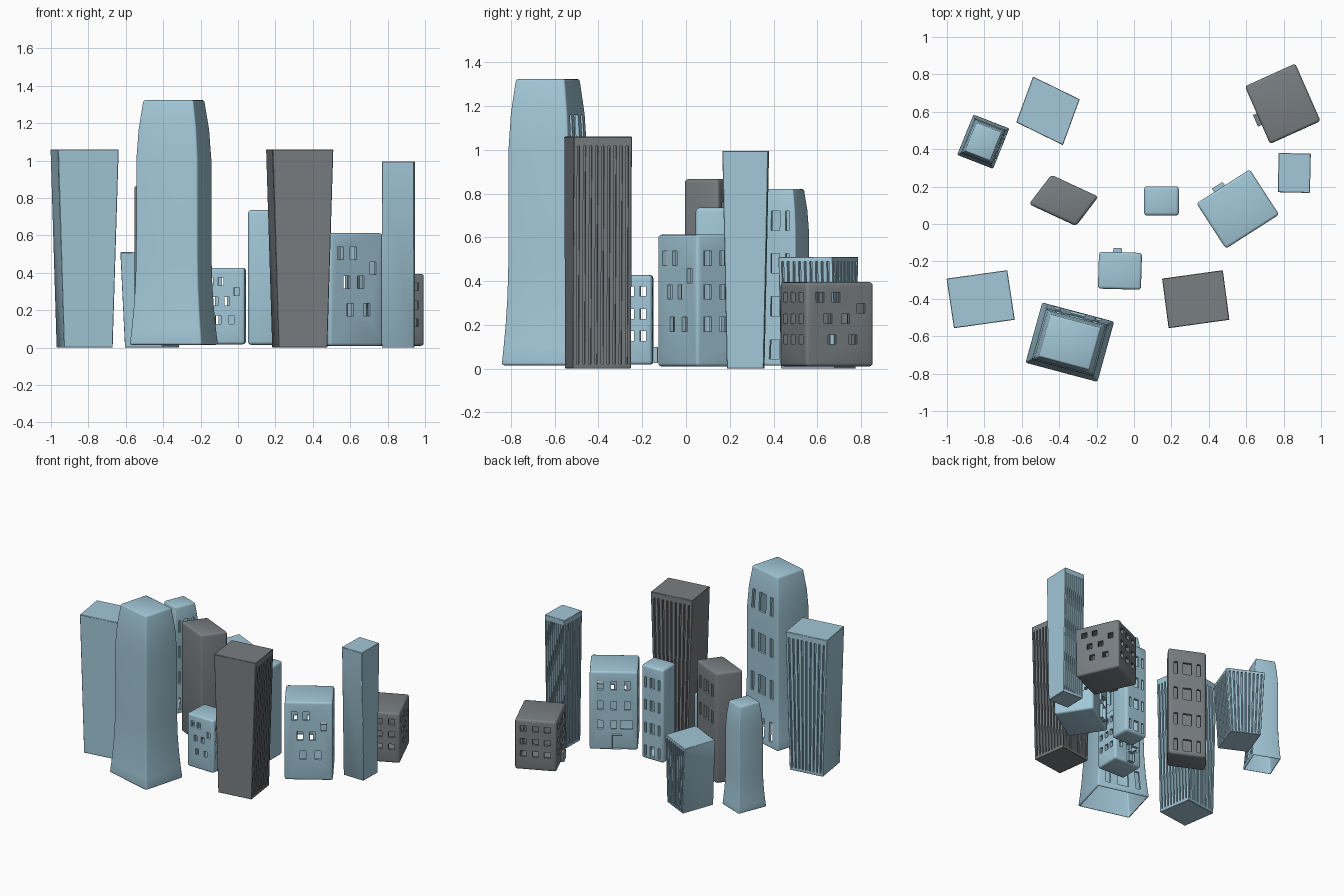
import bpy, bmesh
from mathutils import Matrix, Vector

if "Cube" in bpy.data.objects:
    bpy.data.objects.remove(bpy.data.objects["Cube"])


def material(name, rgb):
    m = bpy.data.materials.new(name)
    m.diffuse_color = (*rgb, 1)
    m.use_nodes = True
    m.node_tree.nodes["Principled BSDF"].inputs["Base Color"].default_value = m.diffuse_color
    return m


BLUE = material("pale_blue", (0.36, 0.57, 0.68))
GREY = material("dark_grey", (0.19, 0.21, 0.225))


def add_box(bm, lo, hi):
    lo, hi = Vector(lo), Vector(hi)
    mat = Matrix.Translation((lo + hi) / 2) @ Matrix.Diagonal((*(hi - lo), 1))
    return bmesh.ops.create_cube(bm, size=1, matrix=mat)["verts"]


def to_object(bm, name, mat=None):
    me = bpy.data.meshes.new(name)
    bm.to_mesh(me)
    bm.free()
    ob = bpy.data.objects.new(name, me)
    bpy.context.collection.objects.link(ob)
    if mat:
        me.materials.append(mat)
    return ob


def lerp_table(table, t):
    for (a, va), (b, vb) in zip(table, table[1:]):
        if t <= b:
            return va + (vb - va) * max(0, t - a) / (b - a)
    return table[-1][1]


# side name -> (wall axis, outward sign)
SIDES = {"front": (1, -1), "back": (1, 1), "left": (0, -1), "right": (0, 1)}


def building(name, centre, u, v, z0, top, mat, holes, bevel=0.015, taper=None,
             profile=None, open_holes=True, depth=0.02, door=False):
    """u, v: footprint edge vectors. holes: (side, across, up, width, height) as fractions."""
    u, v = Vector((*u, 0)), Vector((*v, 0))
    size = Vector((u.length, v.length, top - z0))
    # body block
    bm = bmesh.new()
    add_box(bm, (-size.x / 2, -size.y / 2, 0), (size.x / 2, size.y / 2, size.z))
    bmesh.ops.bevel(bm, geom=bm.edges[:], offset=bevel, segments=3 if bevel > 0.005 else 1,
                    profile=0.5, affect='EDGES')
    for t, _ in (profile or [])[1:-1]:
        bmesh.ops.bisect_plane(bm, geom=bm.verts[:] + bm.edges[:] + bm.faces[:],
                               plane_co=(0, 0, t * size.z), plane_no=(0, 0, 1))
    ob = to_object(bm, name, mat)
    # window and groove cutters
    cut = bmesh.new()
    planes = set()
    for side, a, b, w, h in holes:
        axis, sign = SIDES[side]
        other = 1 - axis
        inner, outer = sign * (size[axis] / 2 - depth), sign * (size[axis] / 2 + 0.03)
        lo, hi = [0, 0, (b - h / 2) * size.z], [0, 0, (b + h / 2) * size.z]
        lo[axis], hi[axis] = min(inner, outer), max(inner, outer)
        lo[other], hi[other] = (a - 0.5 - w / 2) * size[other], (a - 0.5 + w / 2) * size[other]
        add_box(cut, lo, hi)
        planes.add((axis, inner))
    cutter = to_object(cut, name + "_cutter")
    cutter.hide_render = True
    mod = ob.modifiers.new("openings", 'BOOLEAN')
    mod.operation, mod.solver, mod.object = 'DIFFERENCE', 'EXACT', cutter
    bpy.ops.object.select_all(action='DESELECT')
    bpy.context.view_layer.objects.active = ob
    ob.select_set(True)
    bpy.ops.object.modifier_apply(modifier=mod.name)
    bpy.data.objects.remove(cutter)
    # open the windows, shape the walls, move into place
    bm = bmesh.new()
    bm.from_mesh(ob.data)
    gone = []
    for f in bm.faces:
        c = f.calc_center_median()
        if open_holes and any(abs(f.normal[a]) > 0.99 and abs(c[a] - p) < 1e-4 for a, p in planes):
            gone.append(f)
        elif profile and f.normal.z < -0.9 and c.z < 1e-4:
            gone.append(f)
    bmesh.ops.delete(bm, geom=gone, context='FACES')
    for p in bm.verts:
        t = p.co.z / size.z
        if taper:
            p.co.x *= taper + (1 - taper) * t
        if profile:
            s = lerp_table(profile, t)
            p.co.x *= s
            p.co.y *= s
    un, vn = u.normalized(), v.normalized()
    place = Matrix(((un.x, vn.x, 0, centre[0]), (un.y, vn.y, 0, centre[1]),
                    (0, 0, 1, z0), (0, 0, 0, 1)))
    bm.transform(place)
    bm.to_mesh(ob.data)
    bm.free()
    bpy.ops.object.shade_smooth_by_angle(angle=0.7)
    # porch with an open front
    if door:
        bm = bmesh.new()
        add_box(bm, (-0.17 * size.x, size.y / 2 - 0.005, 0.02 * size.z),
                (0.03 * size.x, size.y / 2 + 0.022, 0.2 * size.z))
        bmesh.ops.delete(bm, geom=[f for f in bm.faces if f.normal.y > 0.9], context='FACES')
        bm.transform(place)
        to_object(bm, name + "_porch", mat)


# ribbed towers: vertical grooves on the back and right sides
N = 9
RIBS = [(s, (i + 0.75) / (N + 0.5), 0.49, 0.04, 0.94) for s in ("back", "right") for i in range(N)]
for name, c, u, v, top, mat in [
        ("ribbed_tower_west", (-0.82, -0.402), (0.325, 0.045), (-0.04, 0.265), 1.06, BLUE),
        ("ribbed_tower_grey", (0.33, -0.402), (0.325, 0.045), (-0.035, 0.265), 1.06, GREY),
        ("ribbed_tower_low", (-0.46, 0.605), (0.25, -0.122), (0.09, 0.245), 0.51, BLUE),
        ("ribbed_tower_east", (0.857, 0.273), (0.005, 0.21), (-0.172, 0.004), 0.995, BLUE)]:
    building(name, c, u, v, 0.0, top, mat, RIBS, bevel=0.003, taper=0.8,
             open_holes=False, depth=0.015)

# apartment blocks: scattered front windows, regular grids elsewhere, porch at the back
FLATS = [("front", a, b, 0.12, 0.11) for a, b in
         [(0.2, 0.82), (0.44, 0.82), (0.81, 0.69), (0.32, 0.565), (0.58, 0.565),
          (0.38, 0.32), (0.69, 0.32)]]
FLATS += [(s, a, b, 0.15, 0.11) for s in ("left", "right")
          for a in (0.2, 0.5, 0.78) for b in (0.32, 0.565, 0.82)]
FLATS += [("back", a, b, 0.12, 0.11) for a in (0.22, 0.5, 0.78)
          for b in (0.32, 0.565, 0.82) if (a, b) != (0.22, 0.32)]
FLATS += [("back", 0.24, 0.32, 0.25, 0.11)]
for name, c, u, v, z0, top, mat in [
        ("apartments_grey", (0.795, 0.643), (-0.135, 0.308), (-0.27, -0.122), 0.01, 0.395, GREY),
        ("apartments_large", (0.555, 0.08), (0.285, 0.182), (-0.157, 0.242), 0.01, 0.612, BLUE),
        ("apartments_small", (-0.075, -0.25), (0.23, -0.006), (0.006, 0.197), 0.018, 0.427, BLUE)]:
    building(name, c, u, v, z0, top, mat, FLATS, door=True)

# rows of narrow, wide, narrow windows on the back wall only
ROWS = [("back", a, b, w, 0.11) for b in (0.09, 0.335, 0.58, 0.82)
        for a, w in ((0.2, 0.09), (0.5, 0.22), (0.8, 0.09))]

# slim office blocks
building("office_grey", (-0.376, 0.126), (0.252, -0.117), (0.12, 0.157), 0.015, 0.867, GREY,
         ROWS, bevel=0.018)
building("office_blue", (0.147, 0.123), (0.187, 0), (0, 0.157), 0.015, 0.736, BLUE,
         ROWS, bevel=0.018)

# flared towers: wide foot, straight shaft, tapered crown
FLARE = [(0, 1), (0.06, 0.96), (0.14, 0.915), (0.24, 0.875), (0.36, 0.855), (0.76, 0.85),
         (0.88, 0.80), (1, 0.69)]
building("flared_tower_large", (-0.343, -0.632), (0.387, -0.103), (0.09, 0.324), 0.015, 1.323,
         BLUE, ROWS, bevel=0.012, profile=FLARE)
building("flared_tower_small", (-0.806, 0.44), (-0.088, -0.217), (0.193, -0.075), 0.015, 0.82,
         BLUE, ROWS, bevel=0.008, profile=FLARE)
